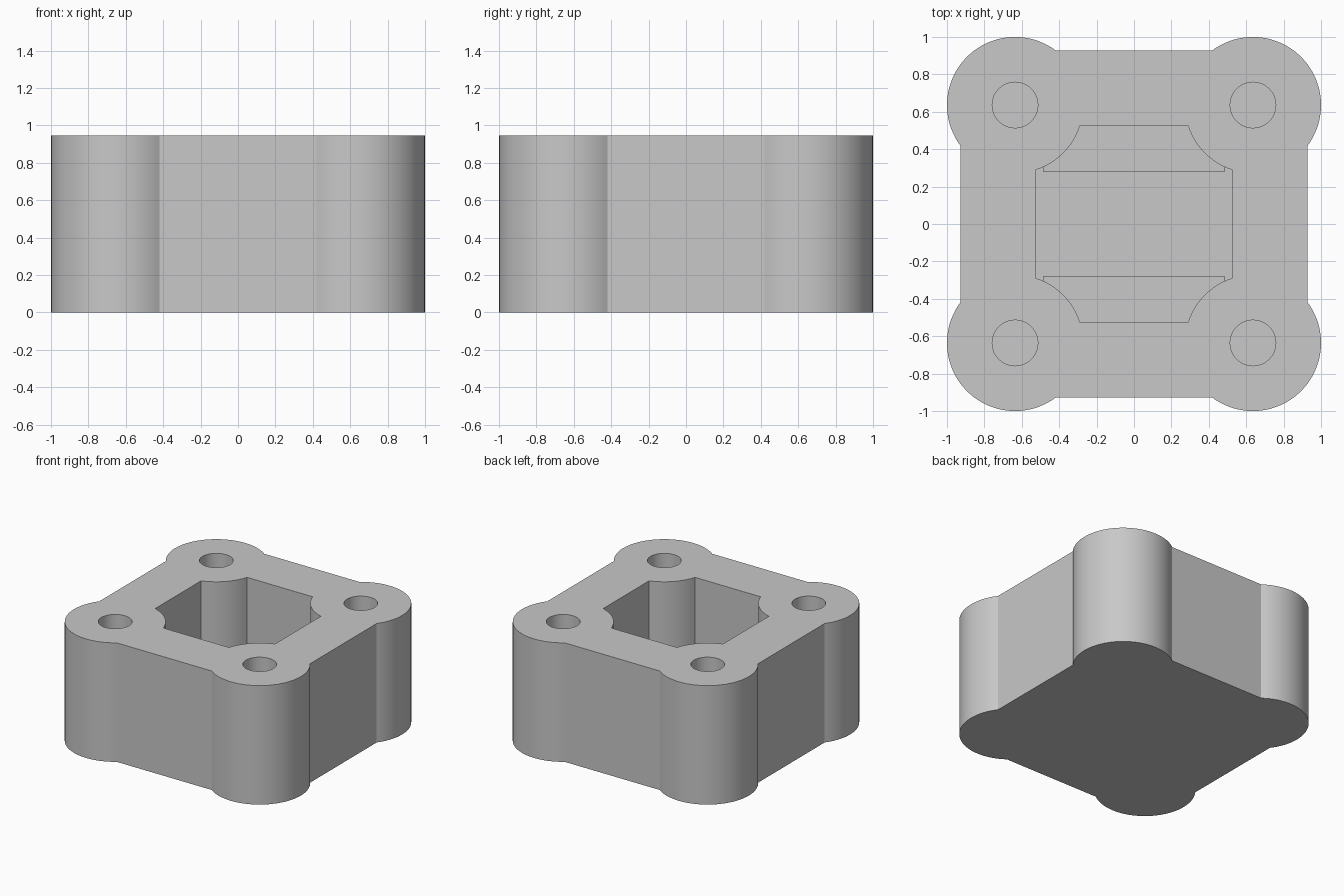
import bpy, bmesh
from math import sin, cos, pi, acos, asin
from mathutils import Matrix, Vector

cube = bpy.data.objects.get("Cube")
if cube:
    bpy.data.objects.remove(cube, do_unlink=True)

HEIGHT, FLOOR, PAD_TOP = 0.947, 0.1, 0.22
POST, RADIUS = 0.636, 0.364      # corner post centre and radius
WALL, POCKET = 0.928, 0.527      # half widths of the block and its pocket
HOLE_RADIUS = 0.122

grey = bpy.data.materials.new("light grey")
grey.use_nodes = True
colour = (0.58, 0.58, 0.58, 1)
grey.diffuse_color = colour
grey.node_tree.nodes["Principled BSDF"].inputs["Base Color"].default_value = colour


def corner_outline(start, end, steps):
    """One arc around a corner post, repeated for all four corners."""
    points = []
    for quarter in range(4):
        turn = Matrix.Rotation(quarter * pi / 2, 2)
        for i in range(steps + 1):
            a = start + (end - start) * i / steps
            points.append(turn @ Vector((POST + RADIUS * cos(a), POST + RADIUS * sin(a))))
    return points


def prism(name, outline, bottom, top):
    bm = bmesh.new()
    face = bm.faces.new([bm.verts.new((p.x, p.y, bottom)) for p in outline])
    out = bmesh.ops.extrude_face_region(bm, geom=[face])
    verts = [v for v in out["geom"] if isinstance(v, bmesh.types.BMVert)]
    bmesh.ops.translate(bm, verts=verts, vec=(0, 0, top - bottom))
    bmesh.ops.recalc_face_normals(bm, faces=bm.faces)
    mesh = bpy.data.meshes.new(name)
    bm.to_mesh(mesh)
    bm.free()
    obj = bpy.data.objects.new(name, mesh)
    bpy.context.collection.objects.link(obj)
    mesh.materials.append(grey)
    return obj


def activate(obj):
    bpy.ops.object.select_all(action='DESELECT')
    obj.select_set(True)
    bpy.context.view_layer.objects.active = obj


def cut(target, cutter):
    mod = target.modifiers.new("cut", 'BOOLEAN')
    mod.operation, mod.solver, mod.object = 'DIFFERENCE', 'EXACT', cutter
    activate(target)
    bpy.ops.object.modifier_apply(modifier=mod.name)
    bpy.data.objects.remove(cutter, do_unlink=True)


# Block with rounded corner posts
outer = acos((WALL - POST) / RADIUS)
block = prism("mount_block", corner_outline(-outer, pi / 2 + outer, 40), 0, HEIGHT)

# Central pocket, bounded by the posts
inner = asin((POST - POCKET) / RADIUS)
pocket = corner_outline(1.5 * pi - inner, pi + inner, 16)
cut(block, prism("pocket_cutter", pocket, FLOOR, HEIGHT + 0.1))

# Blind screw holes in the posts
for sx in (-1, 1):
    for sy in (-1, 1):
        circle = [Vector((sx * POST + HOLE_RADIUS * cos(i * pi / 24),
                          sy * POST + HOLE_RADIUS * sin(i * pi / 24))) for i in range(48)]
        cut(block, prism("hole_cutter", circle, FLOOR, HEIGHT + 0.1))

activate(block)
bpy.ops.object.shade_smooth_by_angle(angle=pi / 6)

# Raised support pads on the pocket floor
for side, name in ((-1, "front_pad"), (1, "back_pad")):
    corners = [Vector((x, side * y)) for x, y in
               ((-0.485, 0.277), (0.485, 0.277), (0.485, 0.55), (-0.485, 0.55))]
    prism(name, corners, FLOOR - 0.02, PAD_TOP)
